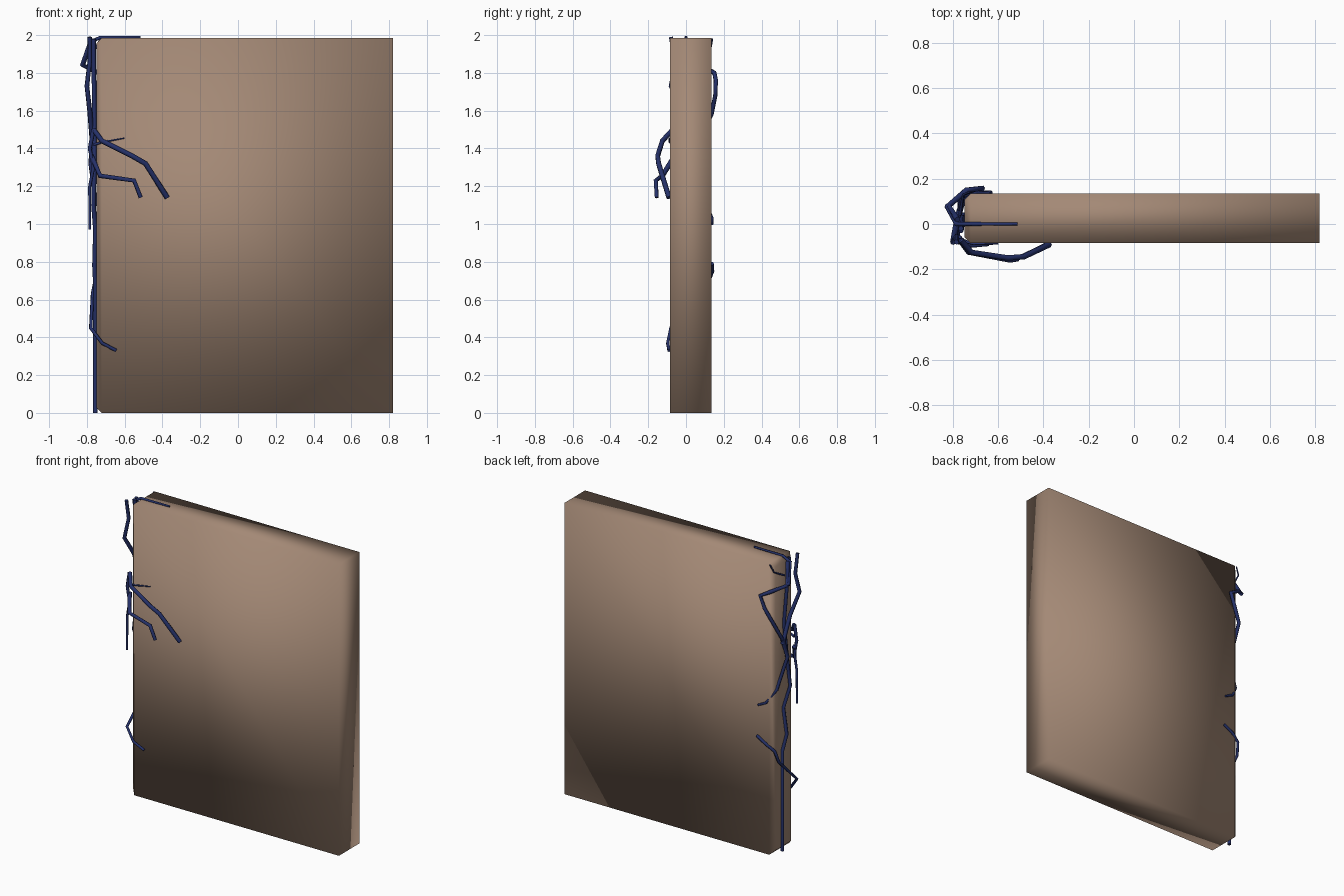
import bpy
import bmesh
from mathutils import Vector

old = bpy.data.objects.get("Cube")
if old:
    bpy.data.objects.remove(old, do_unlink=True)


def material(name, color):
    mat = bpy.data.materials.new(name)
    mat.use_nodes = True
    mat.diffuse_color = color
    mat.node_tree.nodes["Principled BSDF"].inputs["Base Color"].default_value = color
    return mat


stone = material("tan_stone", (0.37, 0.25, 0.18, 1))
navy = material("navy_vine", (0.018, 0.03, 0.14, 1))


# Slab with the four edges of its right end chamfered
def build_slab():
    low, high = Vector((-0.75, -0.085, 0)), Vector((0.82, 0.135, 1.985))
    bm = bmesh.new()
    bmesh.ops.create_cube(bm, size=1)
    for v in bm.verts:
        v.co = (low + high) / 2 + v.co * (high - low)
    end = [e for e in bm.edges if all(v.co.x < -0.7 for v in e.verts)]
    bmesh.ops.bevel(bm, geom=end, offset=0.028, segments=1, affect="EDGES")
    for f in bm.faces:
        f.smooth = True
    mesh = bpy.data.meshes.new("slab")
    bm.to_mesh(mesh)
    bm.free()
    mesh.materials.append(stone)
    bpy.context.collection.objects.link(bpy.data.objects.new("slab", mesh))


# Angular vine: a tapering tube along a few points
def vine(name, thickness, taper, *points):
    curve = bpy.data.curves.new(name, "CURVE")
    curve.dimensions = "3D"
    curve.bevel_depth = thickness
    curve.bevel_resolution = 1
    curve.use_fill_caps = True
    spline = curve.splines.new("POLY")
    spline.points.add(len(points) - 1)
    for i, (p, co) in enumerate(zip(spline.points, points)):
        p.co = (*co, 1)
        p.radius = 1 + (taper - 1) * i / (len(points) - 1)
    curve.materials.append(navy)
    obj = bpy.data.objects.new(name, curve)
    bpy.context.collection.objects.link(obj)
    bpy.ops.object.select_all(action="DESELECT")
    obj.select_set(True)
    bpy.context.view_layer.objects.active = obj
    bpy.ops.object.convert(target="MESH")


build_slab()

# Stems climbing the right end
vine("main_stem", 0.012, 1,
     (-0.755, 0.04, 0), (-0.755, 0.04, 0.68), (-0.76, 0, 0.78), (-0.755, 0.03, 0.97),
     (-0.765, -0.03, 1.1), (-0.76, 0, 1.32), (-0.76, 0.03, 1.55), (-0.765, -0.02, 1.98))
vine("upper_stem", 0.014, 0.8,
     (-0.77, 0.06, 1.42), (-0.785, 0, 1.6), (-0.8, -0.08, 1.73),
     (-0.785, -0.055, 1.86), (-0.785, -0.08, 1.99))
vine("side_stem", 0.012, 0.6,
     (-0.765, -0.075, 1.5), (-0.785, -0.07, 1.4), (-0.765, -0.075, 1.3),
     (-0.785, -0.07, 1.2), (-0.785, -0.075, 0.97))

# Branches over the top and around the back
vine("top_branch", 0.013, 0.5,
     (-0.825, 0.08, 1.84), (-0.785, 0, 1.96), (-0.73, 0, 1.988), (-0.515, 0, 1.99))
vine("back_loop", 0.013, 0.9,
     (-0.78, 0.02, 1.97), (-0.82, 0.08, 1.84), (-0.74, 0.15, 1.8), (-0.67, 0.158, 1.76),
     (-0.7, 0.155, 1.68), (-0.755, 0.135, 1.58), (-0.77, 0.06, 1.45))
vine("back_branch", 0.014, 0.5,
     (-0.77, 0.06, 1.45), (-0.78, 0.02, 1.32), (-0.755, 0.1, 1.12),
     (-0.7, 0.138, 1.03), (-0.64, 0.138, 1.0))
vine("back_twig", 0.007, 0.6,
     (-0.77, 0.04, 1.88), (-0.755, 0.13, 1.93), (-0.73, 0.14, 1.98))

# Branches over the front
vine("large_front_branch", 0.013, 1.1,
     (-0.765, -0.07, 1.5), (-0.72, -0.125, 1.44), (-0.56, -0.15, 1.36),
     (-0.49, -0.145, 1.32), (-0.375, -0.09, 1.14))
vine("small_front_branch", 0.014, 0.8,
     (-0.775, -0.06, 1.36), (-0.73, -0.125, 1.255), (-0.55, -0.16, 1.23),
     (-0.515, -0.155, 1.14))
vine("front_twig", 0.008, 0.4,
     (-0.765, -0.07, 1.42), (-0.71, -0.088, 1.435), (-0.6, -0.088, 1.455))

# Low vine wrapping from back to front
vine("low_vine", 0.01, 0.9,
     (-0.63, 0.138, 0.79), (-0.7, 0.14, 0.75), (-0.755, 0.125, 0.71), (-0.77, 0.1, 0.63),
     (-0.78, -0.08, 0.45), (-0.72, -0.097, 0.37), (-0.645, -0.09, 0.33))
